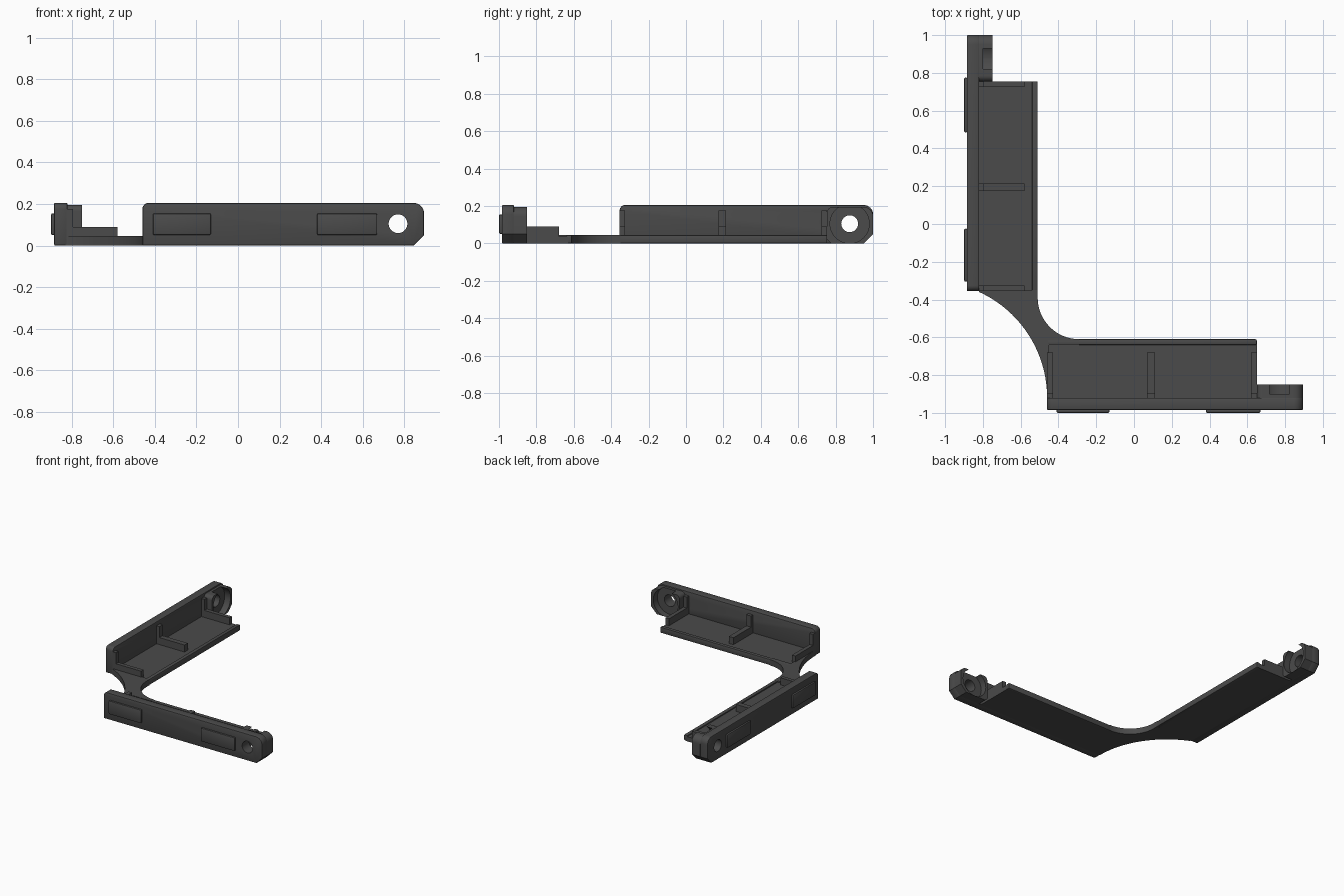
import bpy, bmesh, math
from mathutils import Matrix

if "Cube" in bpy.data.objects:
    bpy.data.objects.remove(bpy.data.objects["Cube"])

mat = bpy.data.materials.new("dark grey plastic")
mat.diffuse_color = (0.07, 0.07, 0.07, 1)
mat.use_nodes = True
mat.node_tree.nodes["Principled BSDF"].inputs["Base Color"].default_value = mat.diffuse_color


def prism(name, pts, lo, hi, axis="z", bevel=0.0):
    """Extrude an outline: (x, y) along z, or (x, z) along y."""
    bm = bmesh.new()
    put = (lambda p, h: (p[0], p[1], h)) if axis == "z" else (lambda p, h: (p[0], h, p[1]))
    a = [bm.verts.new(put(p, lo)) for p in pts]
    b = [bm.verts.new(put(p, hi)) for p in pts]
    n = len(pts)
    bm.faces.new(a)
    bm.faces.new(b[::-1])
    for i in range(n):
        bm.faces.new((a[i], b[i], b[(i + 1) % n], a[(i + 1) % n]))
    bmesh.ops.recalc_face_normals(bm, faces=bm.faces)
    me = bpy.data.meshes.new(name)
    bm.to_mesh(me)
    bm.free()
    me.materials.append(mat)
    ob = bpy.data.objects.new(name, me)
    bpy.context.collection.objects.link(ob)
    if bevel:
        m = ob.modifiers.new("edge", "BEVEL")
        m.width, m.segments, m.limit_method, m.angle_limit = bevel, 2, "ANGLE", math.radians(50)
        bake(ob)
    return ob


def bake(ob):
    bpy.context.view_layer.update()
    dg = bpy.context.evaluated_depsgraph_get()
    me = bpy.data.meshes.new_from_object(ob.evaluated_get(dg))
    ob.modifiers.clear()
    ob.data = me


def box(name, x, y, z, bevel=0.0):
    return prism(name, [(x[0], y[0]), (x[1], y[0]), (x[1], y[1]), (x[0], y[1])], *z, bevel=bevel)


def arc(cx, cy, r, a0, a1, n=8):
    return [(cx + r * math.cos(math.radians(a0 + (a1 - a0) * i / n)),
             cy + r * math.sin(math.radians(a0 + (a1 - a0) * i / n))) for i in range(n + 1)]


def cut(ob, r, lo, hi):
    """Bore a round hole around the screw axis."""
    c = prism("cutter", arc(0.77, 0.105, r, 0, 352.5, 47), lo, hi, "y")
    m = ob.modifiers.new("bore", "BOOLEAN")
    m.operation, m.object, m.solver = "DIFFERENCE", c, "EXACT"
    bake(ob)
    bpy.data.objects.remove(c)


arm = []
# upright wall with rounded upper corners and a chamfered lower corner
right_end = [(0.845, 0), (0.895, 0.05)]
wall = prism("wall", [(-0.46, 0)] + right_end + arc(0.845, 0.155, 0.05, 0, 90)
             + arc(-0.43, 0.175, 0.03, 90, 180), -0.985, -0.92, "y", 0.006)
cut(wall, 0.045, -1.1, -0.8)
arm.append(wall)

# screw boss with a counterbore that opens at the top
boss = prism("screw_boss", [(0.65, 0.02), (0.67, 0)] + right_end
             + arc(0.845, 0.145, 0.05, 0, 90) + arc(0.68, 0.165, 0.03, 90, 180),
             -0.922, -0.85, "y")
cut(boss, 0.045, -1.1, -0.8)
cut(boss, 0.105, -0.90, -0.8)
arm.append(boss)

# floor with a raised rim on its free edge
arm.append(box("floor", (-0.46, 0.65), (-0.93, -0.63), (0, 0.036)))
arm.append(box("floor_rim", (-0.46, 0.65), (-0.64, -0.61), (0, 0.045), 0.006))

# stepped ribs
for i, (x0, x1) in enumerate([(-0.46, -0.43), (0.07, 0.11), (0.62, 0.65)]):
    arm.append(box(f"rib_{i}", (x0, x1), (-0.925, -0.68), (0.02, 0.09)))
    arm.append(box(f"rib_post_{i}", (x0, x1), (-0.925, -0.895), (0.02, 0.175)))

# raised outer pads
for i, (x0, x1) in enumerate([(-0.41, -0.13), (0.38, 0.67)]):
    arm.append(box(f"pad_{i}", (x0, x1), (-1.0, -0.98), (0.05, 0.155), 0.008))

# second arm: the first with x and y swapped, then shifted
swap = Matrix(((0, 1, 0, 0.1), (1, 0, 0, 0.105), (0, 0, 1, 0), (0, 0, 0, 1)))
for ob in arm:
    me = ob.data.copy()
    me.transform(swap)
    me.flip_normals()
    o = bpy.data.objects.new("side_" + ob.name, me)
    bpy.context.collection.objects.link(o)
    ob.name = "front_" + ob.name

# curved bridge joining the two floors
outer = arc(-1.076, -0.92, 0.616, 0, 65.4, 20)
inner = arc(-0.29, -0.39, 0.22, 180, 270, 16)
prism("corner_bridge", outer + [(-0.82, -0.35), (-0.51, -0.35)] + inner
      + [(-0.29, -0.64), (-0.45, -0.64), (-0.45, -0.92)], 0, 0.045)

for ob in bpy.context.scene.objects:
    ob.select_set(True)
    bpy.context.view_layer.objects.active = ob
bpy.ops.object.shade_smooth_by_angle(angle=math.radians(30))
